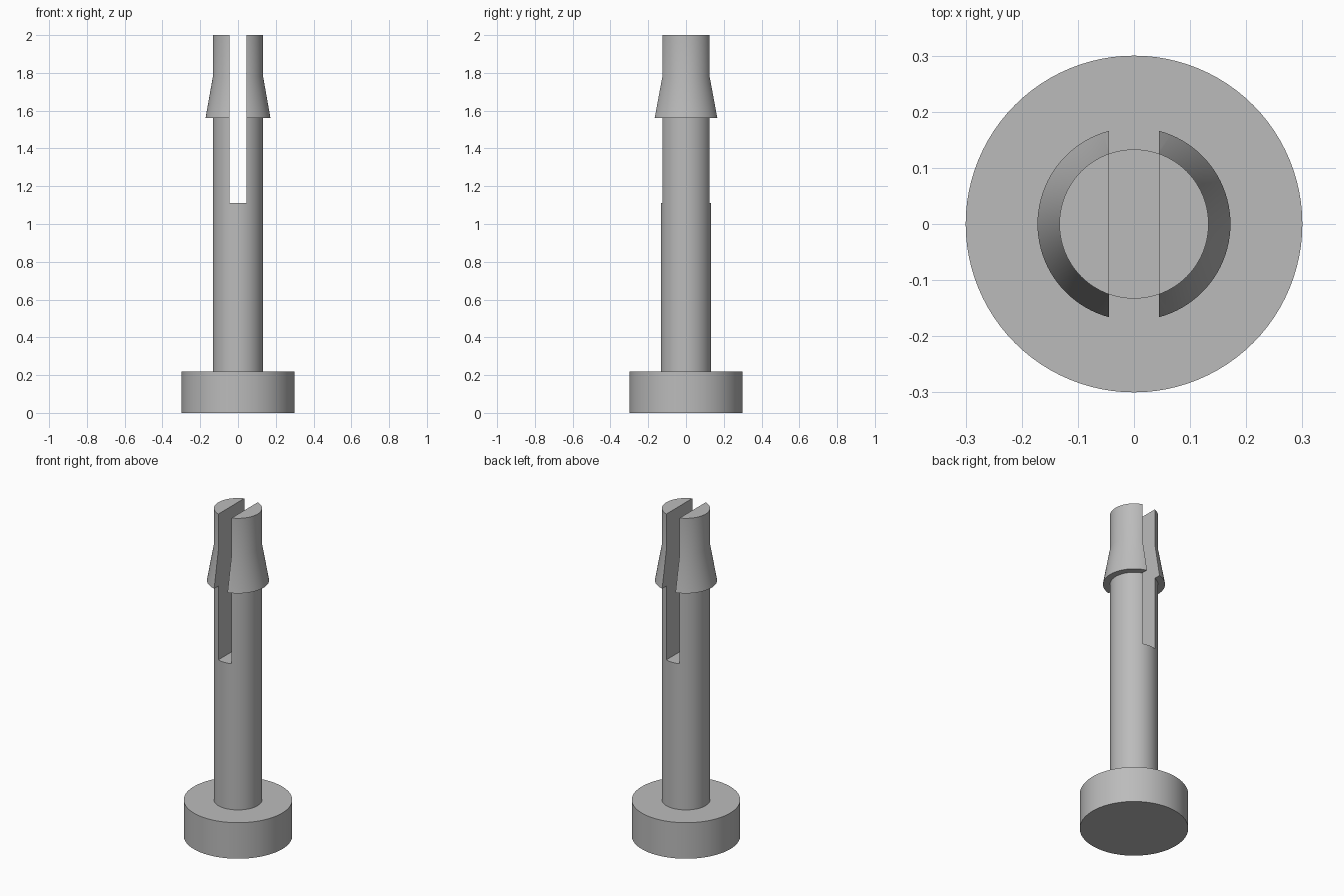
import bpy, bmesh, math
from mathutils import Vector

default = bpy.data.objects.get("Cube")
if default:
    bpy.data.objects.remove(default, do_unlink=True)

# Dimensions
HEIGHT = 2.0
HEAD_R, HEAD_H = 0.3, 0.22
PIN_R = 0.133
BARB_R, BARB_BOTTOM, BARB_TOP = 0.172, 1.56, 1.78
SLOT_W, SLOT_BOTTOM = 0.09, 1.11
SIDES = 96

# Single plain grey
grey = bpy.data.materials.new("plain grey")
grey.use_nodes = True
colour = (0.5, 0.5, 0.5, 1)
grey.diffuse_color = colour
grey.node_tree.nodes["Principled BSDF"].inputs["Base Color"].default_value = colour


def lathe(name, profile):
    """Revolve (radius, height) points, with flat caps at both ends."""
    bm = bmesh.new()
    rings = []
    for r, z in profile:
        angles = [2 * math.pi * i / SIDES for i in range(SIDES)]
        rings.append([bm.verts.new((r * math.cos(a), r * math.sin(a), z)) for a in angles])
    for low, high in zip(rings, rings[1:]):
        for i in range(SIDES):
            j = (i + 1) % SIDES
            bm.faces.new((low[i], low[j], high[j], high[i]))
    bm.faces.new(rings[0][::-1])
    bm.faces.new(rings[-1])
    return add_object(name, bm)


def box(name, low, high):
    bm = bmesh.new()
    bmesh.ops.create_cube(bm, size=1)
    low, high = Vector(low), Vector(high)
    for v in bm.verts:
        v.co = (low + high) / 2 + v.co * (high - low)
    return add_object(name, bm)


def add_object(name, bm):
    mesh = bpy.data.meshes.new(name)
    bm.to_mesh(mesh)
    bm.free()
    mesh.materials.append(grey)
    obj = bpy.data.objects.new(name, mesh)
    bpy.context.collection.objects.link(obj)
    return obj


# Round head, shaft, tapered barb and tip in one turned profile
pin = lathe("slotted_pin", [
    (HEAD_R, 0), (HEAD_R, HEAD_H),
    (PIN_R, HEAD_H), (PIN_R, BARB_BOTTOM),
    (BARB_R, BARB_BOTTOM), (PIN_R, BARB_TOP),
    (PIN_R, HEIGHT),
])

# Slot that splits the upper shaft into two prongs
slot = box("slot_cutter", (-SLOT_W / 2, -1, SLOT_BOTTOM), (SLOT_W / 2, 1, HEIGHT + 1))
slot.hide_render = True
cut = pin.modifiers.new("slot", "BOOLEAN")
cut.operation = "DIFFERENCE"
cut.solver = "EXACT"
cut.object = slot

bpy.ops.object.select_all(action="DESELECT")
pin.select_set(True)
bpy.context.view_layer.objects.active = pin
bpy.ops.object.modifier_apply(modifier=cut.name)
bpy.data.objects.remove(slot, do_unlink=True)

# Smooth round walls with crisp rims; the barb's shallow bend stays soft
bpy.ops.object.shade_smooth_by_angle(angle=math.radians(30))
